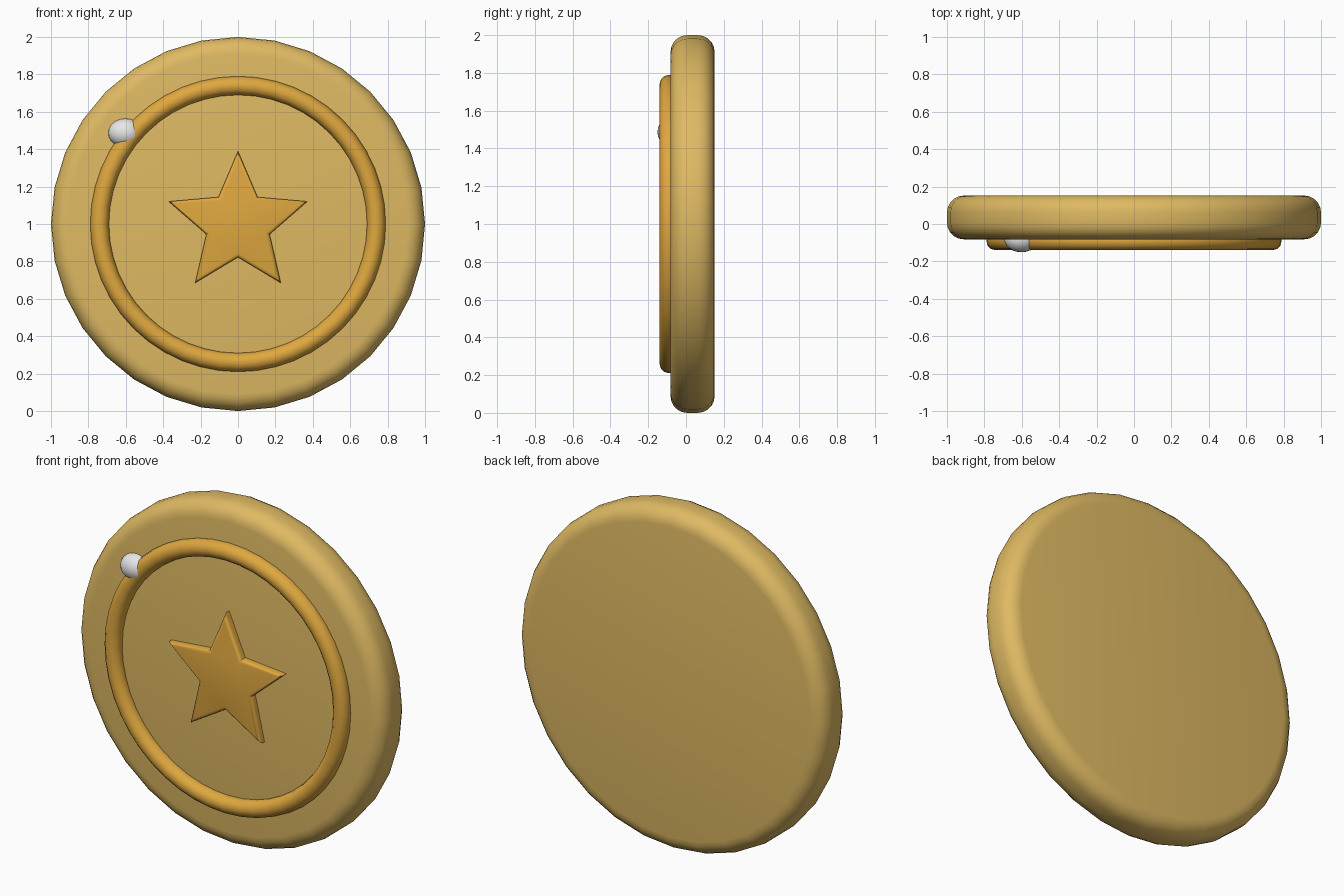
import bpy, bmesh, math
from mathutils import Matrix

if "Cube" in bpy.data.objects:
    bpy.data.objects.remove(bpy.data.objects["Cube"])


def material(name, rgb):
    m = bpy.data.materials.new(name)
    m.diffuse_color = (*rgb, 1)
    m.use_nodes = True
    m.node_tree.nodes["Principled BSDF"].inputs["Base Color"].default_value = m.diffuse_color
    return m


PALE_GOLD = material("pale_gold", (0.74, 0.49, 0.125))
DEEP_GOLD = material("deep_gold", (0.74, 0.39, 0.05))
WHITE = material("white", (0.8, 0.8, 0.8))


def finish(obj, name, mat, angle):
    obj.name = name
    obj.data.materials.clear()
    obj.data.materials.append(mat)
    bpy.ops.object.select_all(action='DESELECT')
    obj.select_set(True)
    bpy.context.view_layer.objects.active = obj
    bpy.ops.object.shade_smooth_by_angle(angle=math.radians(angle))


def plate(name, outline, y_front, y_back, bevel, segments, mat, bevel_back):
    """Extrude an (x, z) outline along y and round its rims."""
    bm = bmesh.new()
    front = [bm.verts.new((x, y_front, z)) for x, z in outline]
    back = [bm.verts.new((x, y_back, z)) for x, z in outline]
    bm.faces.new(front)
    bm.faces.new(back[::-1])
    n = len(outline)
    for i in range(n):
        j = (i + 1) % n
        bm.faces.new((front[i], back[i], back[j], front[j]))
    bmesh.ops.recalc_face_normals(bm, faces=bm.faces)
    rims = set(front)
    pairs = [rims] + ([set(back)] if bevel_back else [])
    edges = [e for e in bm.edges if any(set(e.verts) <= p for p in pairs)]
    bmesh.ops.bevel(bm, geom=edges, offset=bevel, segments=segments,
                    profile=0.5, affect='EDGES')
    mesh = bpy.data.meshes.new(name)
    bm.to_mesh(mesh)
    bm.free()
    obj = bpy.data.objects.new(name, mesh)
    bpy.context.collection.objects.link(obj)
    finish(obj, name, mat, 40)


def polar(r, a):
    return (r * math.sin(a), 1 + r * math.cos(a))


# Coin body with rounded rim
plate("coin_body", [polar(1.0, math.tau * i / 32) for i in range(32)],
      -0.082, 0.152, 0.09, 5, PALE_GOLD, True)

# Raised star
plate("star", [polar(0.39 if i % 2 == 0 else 0.178, math.tau * i / 10) for i in range(10)],
      -0.125, -0.06, 0.02, 3, DEEP_GOLD, False)

# Raised ring
bpy.ops.mesh.primitive_torus_add(major_radius=0.74, minor_radius=0.05,
                                 major_segments=48, minor_segments=12,
                                 location=(0, -0.09, 1), rotation=(math.pi / 2, 0, 0))
finish(bpy.context.object, "ring", DEEP_GOLD, 60)

# White highlight bead on the ring
bpy.ops.mesh.primitive_uv_sphere_add(segments=24, ring_count=12, radius=1,
                                     location=(-0.602, -0.08, 1.487))
bead = bpy.context.object
bead.data.transform(Matrix.Diagonal((0.092, 0.071, 0.077, 1)))
finish(bead, "highlight_bead", WHITE, 60)
